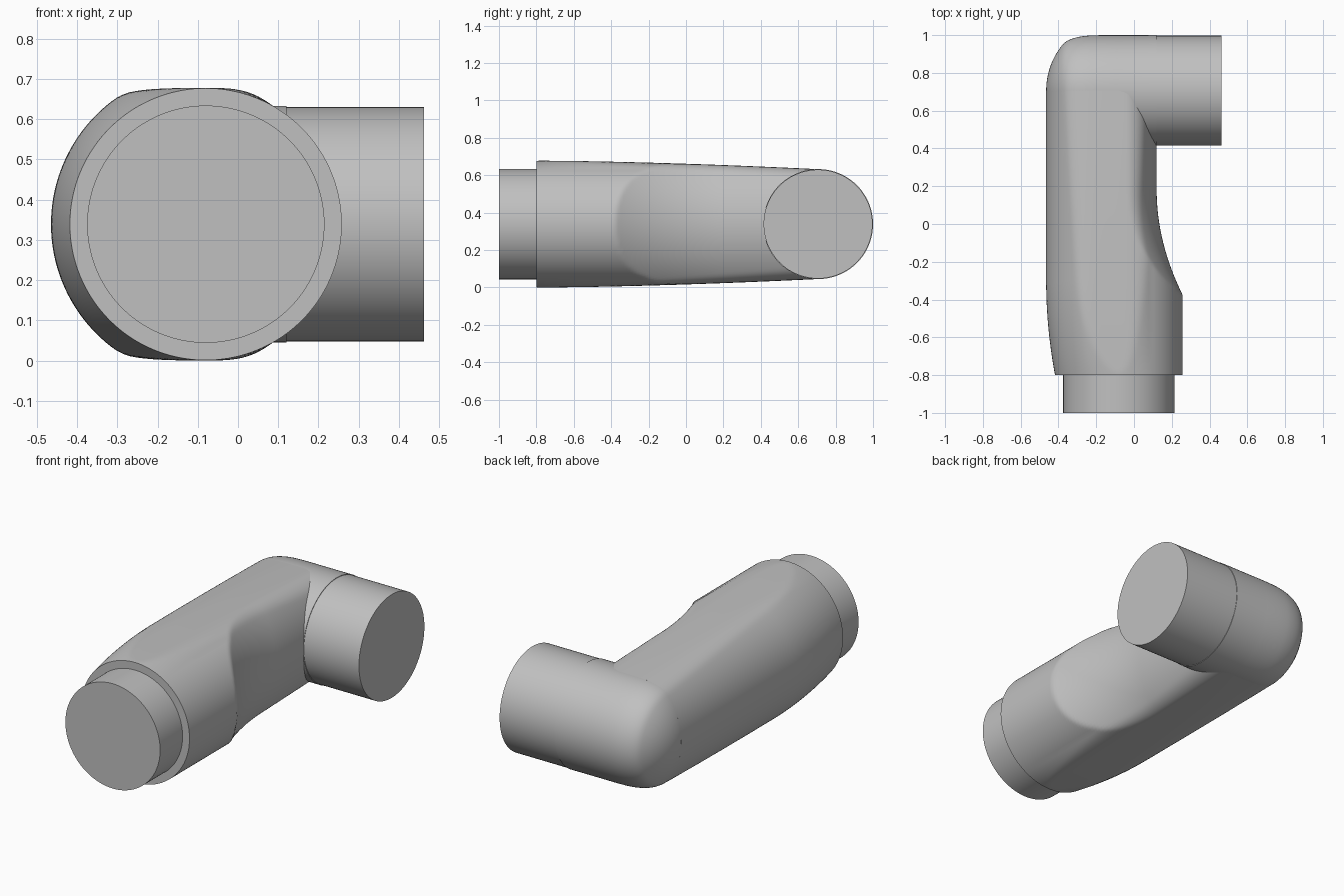
import bpy, bmesh, math
from mathutils import Vector

cube = bpy.data.objects.get("Cube")
if cube:
    bpy.data.objects.remove(cube)

grey = bpy.data.materials.new("plain_grey")
grey.use_nodes = True
colour = (0.53, 0.53, 0.53, 1)
grey.diffuse_color = colour
grey.node_tree.nodes["Principled BSDF"].inputs["Base Color"].default_value = colour

AXIS_X, AXIS_Z = -0.08, 0.339      # long arm axis
ELBOW_Y = 0.706                    # side outlet axis
FRONT_Y = -0.8
SIDES = 144


def soft_min(a, b, k):
    if k < 1e-4:
        return min(a, b)
    h = max(k - abs(a - b), 0) / k
    return min(a, b) - h * h * k / 4


def section(y, angle):
    """Arm cross-section: round sides, tapering flat top, scooped inner side."""
    c, s = math.cos(angle), math.sin(angle)
    t = (y - FRONT_Y) / (ELBOW_Y - FRONT_Y)
    half_height = 0.339 - 0.045 * t ** 1.6
    swell = 0.047 * (1 - max(0, (-0.3 - y) / 0.5) ** 2)
    radius = 0.338 + swell * min(1, max(0, 0.5 - c))
    # scoop: a larger arc that moves inward along the arm
    apex = 0.12 + 0.135 * max(0, (0.18 - y) / 0.55) ** 2
    offset = apex - 0.5 - AXIS_X
    scoop = offset * c + math.sqrt(0.25 - (offset * s) ** 2)
    radius = min(radius, scoop)
    if abs(s) > 0.01:
        radius = soft_min(radius, half_height / abs(s), 0.08 * t)
    return AXIS_X + radius * c, radius * s


def loft(name, rings, angle=30):
    """Skin a list of closed rings and cap both ends."""
    bm = bmesh.new()
    rows = [[bm.verts.new(p) for p in ring] for ring in rings]
    for a, b in zip(rows, rows[1:]):
        for i in range(len(a)):
            j = (i + 1) % len(a)
            bm.faces.new((a[i], a[j], b[j], b[i]))
    bm.faces.new(rows[0])
    bm.faces.new(rows[-1])
    bmesh.ops.recalc_face_normals(bm, faces=bm.faces)
    mesh = bpy.data.meshes.new(name)
    bm.to_mesh(mesh)
    bm.free()
    mesh.materials.append(grey)
    obj = bpy.data.objects.new(name, mesh)
    bpy.context.collection.objects.link(obj)
    bpy.ops.object.select_all(action="DESELECT")
    obj.select_set(True)
    bpy.context.view_layer.objects.active = obj
    bpy.ops.object.shade_smooth_by_angle(angle=math.radians(angle))
    return obj


def turn(name, profile, centre, along_x):
    """Revolve (position, radius) pairs about the x or y direction."""
    rings = []
    for pos, r in profile:
        ring = []
        for i in range(SIDES):
            a = math.tau * i / SIDES
            u, v = r * math.cos(a), r * math.sin(a)
            ring.append(Vector((pos, centre + u, AXIS_Z + v)) if along_x
                        else Vector((centre + u, pos, AXIS_Z + v)))
        rings.append(ring)
    return loft(name, rings)


# Long arm body
STEPS = 100
body = []
for n in range(STEPS + 1):
    y = FRONT_Y + (ELBOW_Y - FRONT_Y) * n / STEPS
    points = [section(y, math.tau * i / SIDES) for i in range(SIDES)]
    body.append([(x, y, AXIS_Z + z) for x, z in points])
loft("arm_body", body)

# Domed elbow, turned from the arm's own end profile
dome = [section(ELBOW_Y, math.pi - math.pi / 2 * i / 40) for i in range(1, 41)]
turn("elbow_dome", dome + [(0.12, 0.294)], ELBOW_Y, True)

# Side outlet and front spigot
turn("side_outlet", [(0.0, 0.291), (0.463, 0.291)], ELBOW_Y, True)
turn("front_spigot", [(-1.0, 0.295), (-0.75, 0.295)], AXIS_X, False)
